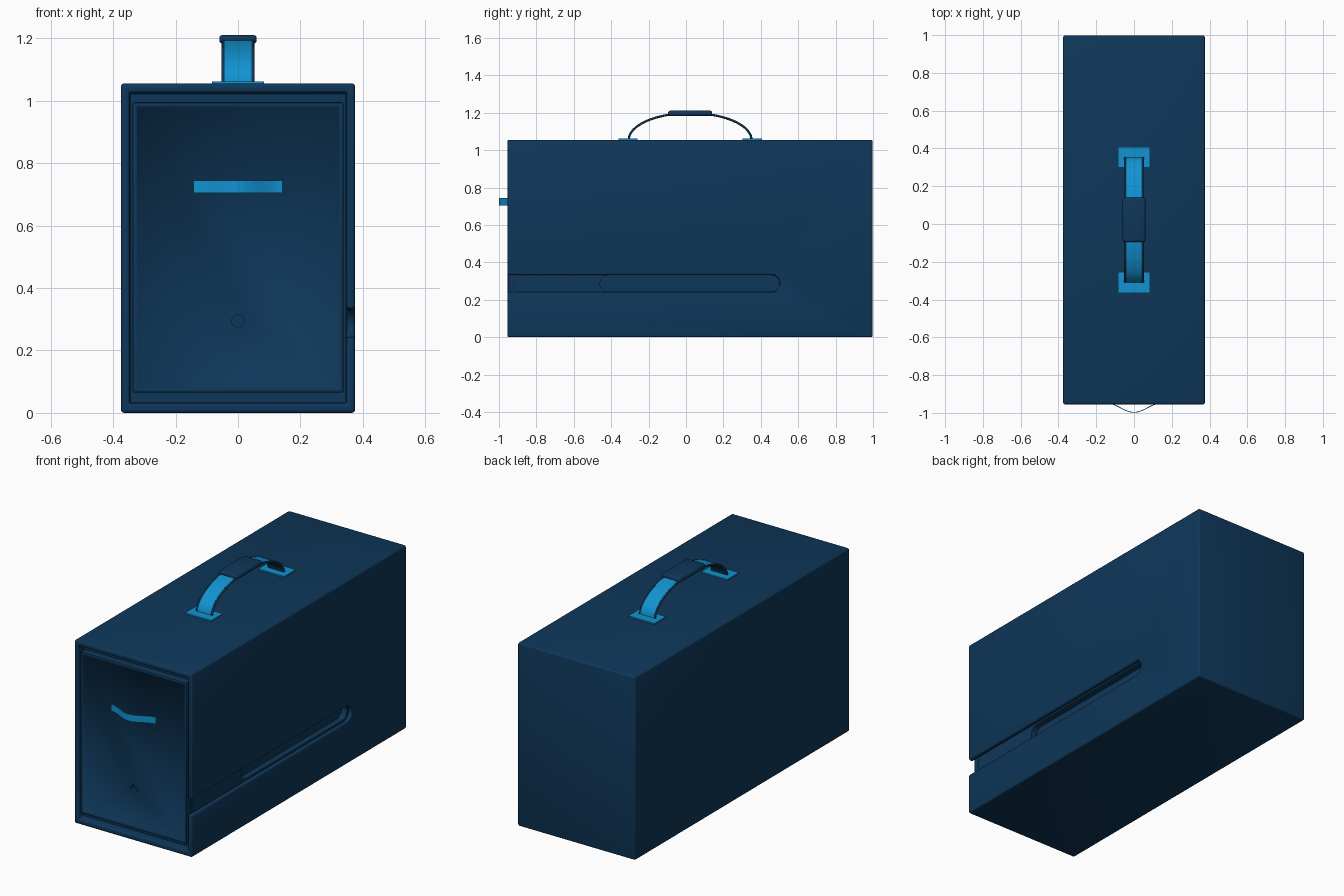
import bpy, bmesh, math
from mathutils import Vector

old = bpy.data.objects.get("Cube")
if old:
    bpy.data.objects.remove(old, do_unlink=True)


def material(name, rgb):
    m = bpy.data.materials.new(name)
    m.use_nodes = True
    m.diffuse_color = (*rgb, 1)
    m.node_tree.nodes["Principled BSDF"].inputs["Base Color"].default_value = (*rgb, 1)
    return m


NAVY = material("navy", (0.0045, 0.038, 0.1))
BLUE = material("bright blue", (0.006, 0.29, 0.64))


def finish(name, bm, mat):
    bmesh.ops.recalc_face_normals(bm, faces=bm.faces)
    me = bpy.data.meshes.new(name)
    bm.to_mesh(me)
    bm.free()
    me.materials.append(mat)
    ob = bpy.data.objects.new(name, me)
    bpy.context.collection.objects.link(ob)
    return ob


def activate(ob):
    bpy.ops.object.select_all(action="DESELECT")
    ob.select_set(True)
    bpy.context.view_layer.objects.active = ob


def box(name, lo, hi, mat=NAVY):
    bm = bmesh.new()
    bmesh.ops.create_cube(bm, size=1)
    lo, hi = Vector(lo), Vector(hi)
    for v in bm.verts:
        v.co = (lo + hi) / 2 + v.co * (hi - lo)
    return finish(name, bm, mat)


def slot(y0, y1, z, r, x0, x1):
    """Stadium-shaped cutter running along y, extruded along x."""
    bm = bmesh.new()
    ring = []
    for cy, start in ((y1 - r, -90), (y0 + r, 90)):
        for i in range(17):
            a = math.radians(start + 180 * i / 16)
            ring.append(bm.verts.new((x0, cy + r * math.cos(a), z + r * math.sin(a))))
    face = bm.faces.new(ring)
    ext = bmesh.ops.extrude_face_region(bm, geom=[face])["geom"]
    bmesh.ops.translate(bm, vec=(x1 - x0, 0, 0),
                        verts=[g for g in ext if isinstance(g, bmesh.types.BMVert)])
    return finish("cutter", bm, NAVY)


def cut(ob, cutter):
    activate(ob)
    m = ob.modifiers.new("cut", "BOOLEAN")
    m.operation, m.solver, m.object = "DIFFERENCE", "EXACT", cutter
    bpy.ops.object.modifier_apply(modifier=m.name)
    bpy.data.objects.remove(cutter, do_unlink=True)


def bevel(ob, width, segments=3):
    activate(ob)
    m = ob.modifiers.new("bevel", "BEVEL")
    m.width, m.segments, m.limit_method = width, segments, "ANGLE"
    bpy.ops.object.modifier_apply(modifier=m.name)
    bpy.ops.object.shade_smooth_by_angle()


def ribbon(name, path, across, thick, mat):
    """Flat band that follows a path, widened both ways by a vector."""
    bm = bmesh.new()
    across = Vector(across)
    rows = [[bm.verts.new(p + s * across) for s in (-1, 1)] for p in path]
    for a, b in zip(rows, rows[1:]):
        bm.faces.new((a[0], a[1], b[1], b[0]))
    ob = finish(name, bm, mat)
    activate(ob)
    m = ob.modifiers.new("thickness", "SOLIDIFY")
    m.thickness, m.offset = thick, 0
    bpy.ops.object.modifier_apply(modifier=m.name)
    bpy.ops.object.shade_smooth_by_angle()
    return ob


# Outer case, open at the front, with a slot through its left wall
case = box("case", (-0.375, -0.955, 0), (0.375, 0.998, 1.055))
cut(case, box("cutter", (-0.348, -1.2, 0.03), (0.348, 0.97, 1.026)))
cut(case, slot(-1.2, 0.5, 0.287, 0.045, 0.3, 0.45))
bevel(case, 0.01)

# Inner drawer with its own shorter slot
drawer = box("drawer", (-0.344, -0.91, 0.034), (0.344, 0.965, 1.022))
cut(drawer, slot(-0.46, 0.5, 0.287, 0.044, 0.31, 0.45))

# Drawer front: a raised border around a flat panel with a finger hole
front = box("drawer_front", (-0.338, -0.95, 0.065), (0.338, -0.9, 0.995))
bevel(front, 0.006, 2)
bm = bmesh.new()
bm.from_mesh(front.data)
face = [min(bm.faces, key=lambda f: f.calc_center_median().y)]
bmesh.ops.inset_region(bm, faces=face, thickness=0.01)
bmesh.ops.inset_region(bm, faces=face, thickness=0.003, depth=-0.005)
bm.to_mesh(front.data)
bm.free()
bpy.ops.mesh.primitive_cylinder_add(vertices=32, radius=0.02, depth=0.06,
                                    location=(0, -0.95, 0.295),
                                    rotation=(math.pi / 2, 0, 0))
cut(front, bpy.context.object)

# Pull strap bowed out from the drawer front
wave = []
for i in range(33):
    x = -0.143 + 0.286 * i / 32
    wave.append(Vector((x, -0.949 - 0.024 * (1 + math.cos(math.pi * x / 0.143)), 0.725)))
ribbon("pull_strap", wave, (0, 0, 0.02), 0.004, BLUE)

# Carrying handle: arched band, dark lining and edge piping
MID = 0.022


def arch(shrink, x=0):
    angles = [math.pi * i / 40 for i in range(41)]
    return [Vector((x, MID - (0.33 - shrink) * math.cos(a),
                    1.055 + (0.145 - shrink) * math.sin(a))) for a in angles]


ribbon("handle_band", arch(0), (0.046, 0, 0), 0.004, BLUE)
ribbon("handle_lining", arch(0.005), (0.046, 0, 0), 0.005, NAVY)
for side, x in (("left", 0.047), ("right", -0.047)):
    cu = bpy.data.curves.new("handle_piping_" + side, "CURVE")
    cu.dimensions = "3D"
    cu.bevel_depth, cu.bevel_resolution = 0.006, 2
    path = arch(0.002, x)
    sp = cu.splines.new("POLY")
    sp.points.add(len(path) - 1)
    for pt, p in zip(sp.points, path):
        pt.co = (*p, 1)
    cu.materials.append(NAVY)
    bpy.context.collection.objects.link(bpy.data.objects.new(cu.name, cu))

# Padded grip and the plates that hold the handle ends
grip = box("handle_grip", (-0.06, MID - 0.118, 1.182), (0.06, MID + 0.118, 1.211))
bevel(grip, 0.012)
for name, sign in (("front_handle_plate", -1), ("back_handle_plate", 1)):
    y = MID + sign * 0.332
    box(name, (-0.083, y - 0.052, 1.05), (0.083, y + 0.052, 1.062), BLUE)
